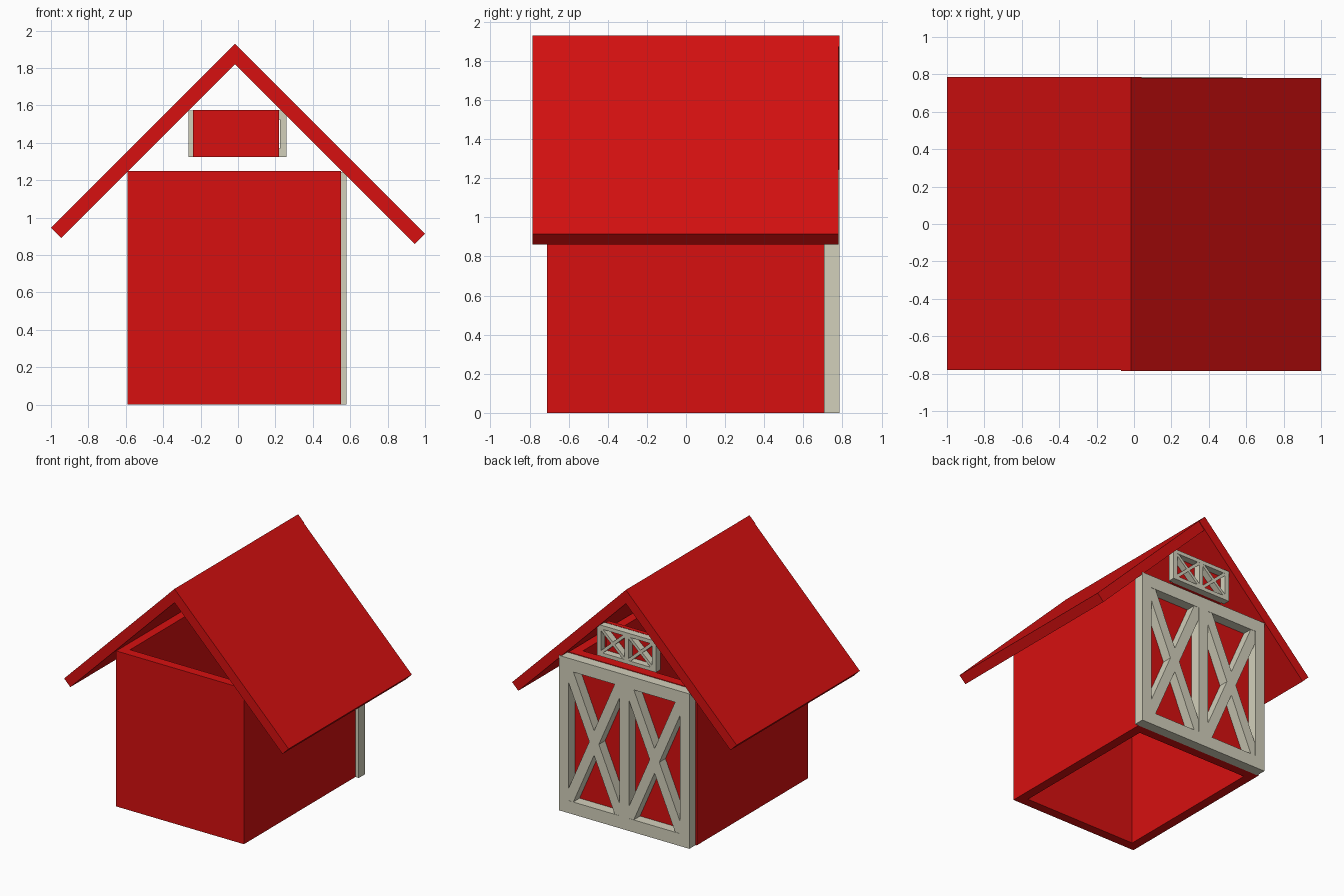
import bpy

cube = bpy.data.objects.get("Cube")
if cube:
    bpy.data.objects.remove(cube, do_unlink=True)


def material(name, rgb):
    mat = bpy.data.materials.new(name)
    mat.use_nodes = True
    color = (*rgb, 1)
    mat.diffuse_color = color
    mat.node_tree.nodes["Principled BSDF"].inputs["Base Color"].default_value = color
    return mat


RED = material("barn red", (0.68, 0.005, 0.005))
CREAM = material("weathered cream", (0.65, 0.63, 0.50))


def build(name, verts, faces, mat):
    mesh = bpy.data.meshes.new(name)
    mesh.from_pydata(verts, [], faces)
    mesh.materials.append(mat)
    obj = bpy.data.objects.new(name, mesh)
    bpy.context.collection.objects.link(obj)
    return obj


def prisms(name, outlines, y0, y1, mat):
    """Extrude counter-clockwise XZ outlines from y0 to y1 in one mesh."""
    verts, faces = [], []
    for outline in outlines:
        b, n = len(verts), len(outline)
        verts += [(x, y, z) for y in (y0, y1) for x, z in outline]
        faces.append([b + i for i in range(n)])
        faces.append([b + n + i for i in reversed(range(n))])
        for i in range(n):
            j = (i + 1) % n
            faces.append([b + j, b + i, b + n + i, b + n + j])
    return build(name, verts, faces, mat)


def rect(x0, x1, z0, z1):
    return [(x0, z0), (x1, z0), (x1, z1), (x0, z1)]


def hollow_walls(name, x0, x1, y0, y1, height, t, mat):
    """Four walls, open at the top and the bottom."""
    outer = [(x0, y0), (x1, y0), (x1, y1), (x0, y1)]
    inner = [(x0 + t, y0 + t), (x1 - t, y0 + t), (x1 - t, y1 - t), (x0 + t, y1 - t)]
    verts = [(x, y, z) for ring in (outer, inner) for z in (0, height) for x, y in ring]
    faces = []
    for i in range(4):
        j = (i + 1) % 4
        faces += [(i, j, 4 + j, 4 + i),            # outside
                  (8 + j, 8 + i, 12 + i, 12 + j),  # inside
                  (4 + i, 4 + j, 12 + j, 12 + i),  # top rim
                  (j, i, 8 + i, 8 + j)]            # bottom rim
    return build(name, verts, faces, mat)


def braced_frame(name, x0, x1, z0, z1, y0, y1, post, rail, brace):
    """Frame with a middle post and a crossed brace in each half."""
    mid, h = (x0 + x1) / 2, post / 2
    prisms(name, [rect(x0, x1, z0, z0 + rail), rect(x0, x1, z1 - rail, z1),
                  rect(x0, x0 + post, z0 + rail, z1 - rail),
                  rect(mid - h, mid + h, z0 + rail, z1 - rail),
                  rect(x1 - post, x1, z0 + rail, z1 - rail)], y0, y1, CREAM)
    braces, w = [], brace / 2
    for a, b in ((x0 + post, mid - h), (mid + h, x1 - post)):
        for lo, hi in ((a, b), (b, a)):
            braces.append([(lo - w, z0 + rail), (lo + w, z0 + rail),
                           (hi + w, z1 - rail), (hi - w, z1 - rail)])
    prisms(name + "_braces", braces, y0, y1 - 0.002, CREAM)


# Body
hollow_walls("walls", -0.59, 0.55, -0.71, 0.705, 1.25, 0.075, RED)

# Roof slabs, square-cut and lapping at the ridge
t = 0.055
prisms("roof_right", [[(-1, 0.945), (-1 + t, 0.945 - t), (-0.015 + t, 1.93 - t),
                       (-0.015, 1.93)]], -0.78, 0.785, RED)
prisms("roof_left", [[(1 - t, 0.915 - t), (1, 0.915), (-0.015, 1.93),
                      (-0.015 - t, 1.93 - t)]], -0.785, 0.78, RED)

# Barn door trim on the back wall
braced_frame("door_trim", -0.58, 0.58, 0, 1.245, 0.705, 0.786, 0.085, 0.1, 0.085)

# Loft hatch in the back gable
prisms("loft_panel", [rect(-0.24, 0.22, 1.325, 1.575)], 0.67, 0.705, RED)
braced_frame("loft_trim", -0.265, 0.26, 1.323, 1.573, 0.705, 0.76, 0.035, 0.03, 0.035)
